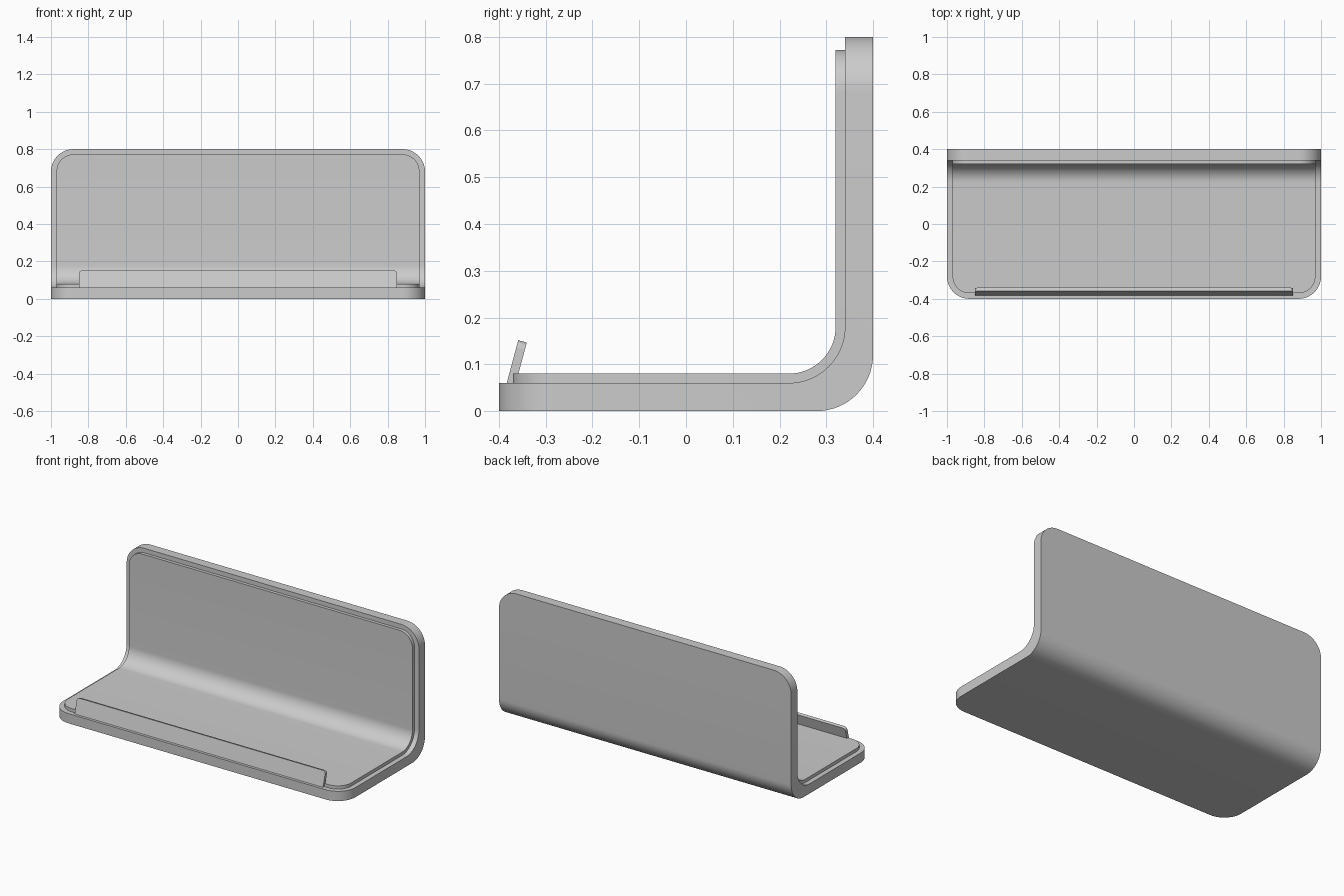
import bpy, bmesh
from math import sin, cos, pi, radians
from mathutils import Vector

if "Cube" in bpy.data.objects:
    bpy.data.objects.remove(bpy.data.objects["Cube"])

N = 16  # segments per quarter round


def corner(half, r):
    """Rounded corner as (distance from end, half width), starting at the end edge."""
    return [(r * (1 - cos(pi / 2 * i / N)), half - r + r * sin(pi / 2 * i / N)) for i in range(N + 1)]


def slab(name, stations):
    """Loft a strip across x; each station is (half width, lower yz, upper yz)."""
    bm = bmesh.new()
    rings = []
    for w, a, b in stations:
        rings.append([bm.verts.new((x, p[0], p[1])) for x, p in ((-w, a), (w, a), (w, b), (-w, b))])
    for p, q in zip(rings, rings[1:]):
        for i in range(4):
            j = (i + 1) % 4
            bm.faces.new((p[i], p[j], q[j], q[i]))
    bm.faces.new(rings[0])
    bm.faces.new(rings[-1])
    bmesh.ops.recalc_face_normals(bm, faces=bm.faces)
    me = bpy.data.meshes.new(name)
    bm.to_mesh(me)
    bm.free()
    ob = bpy.data.objects.new(name, me)
    bpy.context.collection.objects.link(ob)
    bpy.ops.object.select_all(action='DESELECT')
    ob.select_set(True)
    bpy.context.view_layer.objects.active = ob
    bpy.ops.object.shade_smooth_by_angle(angle=radians(35))
    return ob


def bent_sheet(name, half, r, front, top, outer, inner):
    """L-shaped sheet; outer and inner are (centre y, centre z, bend radius)."""
    (oy, oz, orad), (iy, iz, irad) = outer, inner
    st = [(w, (front + d, oz - orad), (front + d, iz - irad)) for d, w in corner(half, r)]
    for i in range(N + 1):
        s, c = sin(pi / 2 * i / N), cos(pi / 2 * i / N)
        st.append((half, (oy + orad * s, oz - orad * c), (iy + irad * s, iz - irad * c)))
    st += [(w, (oy + orad, top - d), (iy + irad, top - d)) for d, w in reversed(corner(half, r))]
    slab(name, st)


# Outer L-shaped shell and raised inner pad
bent_sheet("shell", 1.0, 0.12, -0.4, 0.8, (0.28, 0.12, 0.12), (0.22, 0.18, 0.12))
bent_sheet("inner_pad", 0.97, 0.09, -0.37, 0.772, (0.22, 0.18, 0.12), (0.22, 0.18, 0.10))

# Tilted retaining lip along the front
tilt = radians(15)
up = Vector((sin(tilt), cos(tilt)))
back = Vector((cos(tilt), -sin(tilt))) * 0.019
base, length = Vector((-0.386, 0.05)), 0.105
levels = [(0, 0.85)] + [(length - d, w) for d, w in reversed(corner(0.85, 0.018))]
slab("front_lip", [(w, base + up * t, base + up * t + back) for t, w in levels])
